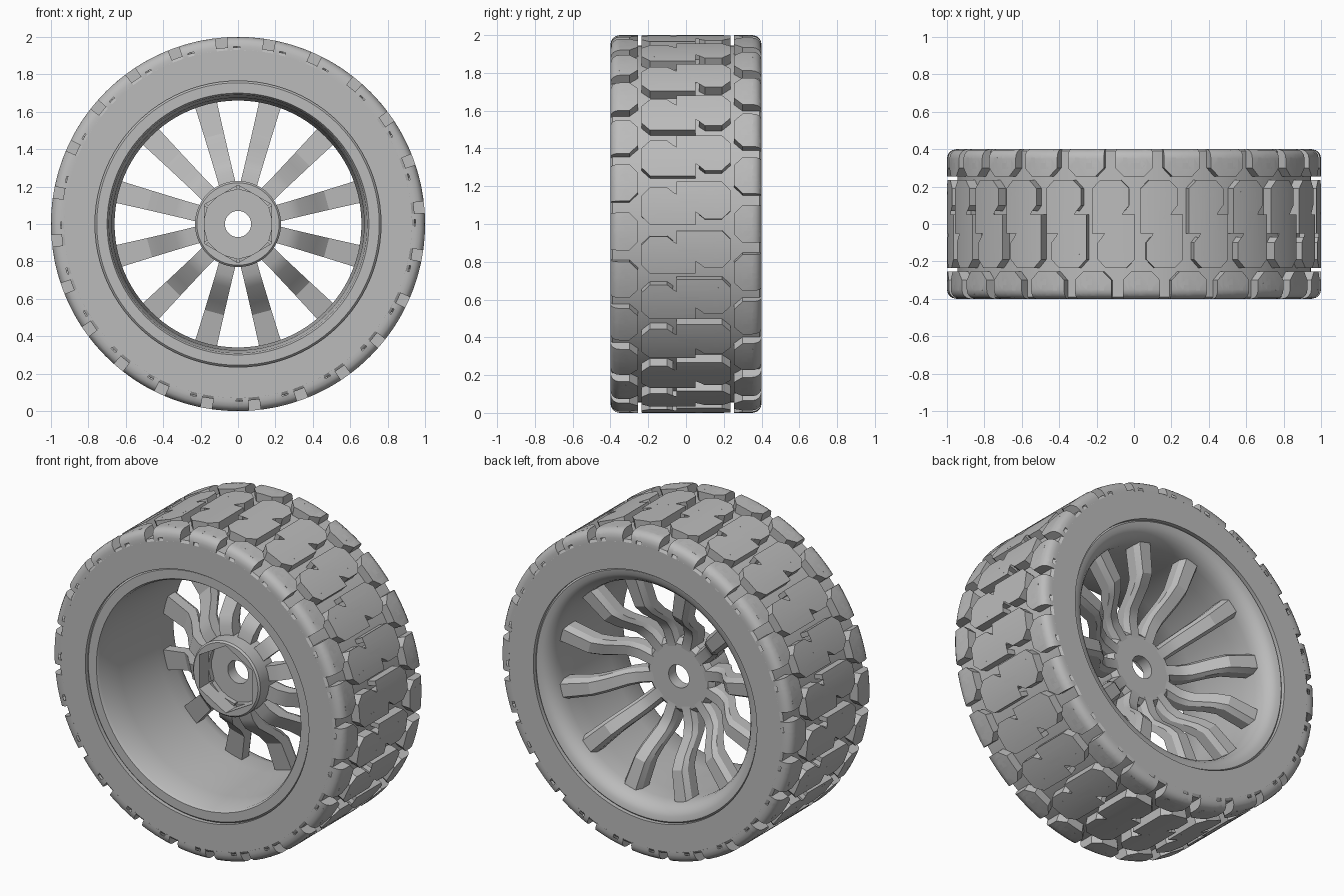
import bpy
import bmesh
import math
from mathutils import Matrix, Vector

default_cube = bpy.data.objects.get("Cube")
if default_cube:
    bpy.data.objects.remove(default_cube)

SEGMENTS = 96
PITCHES = 24
PITCH = math.tau / PITCHES
AXLE = Vector((0, 0, 1))

grey = bpy.data.materials.new("plain grey")
grey.use_nodes = True
grey.diffuse_color = (0.5, 0.5, 0.5, 1)
grey.node_tree.nodes["Principled BSDF"].inputs["Base Color"].default_value = grey.diffuse_color


def finish(bm, name, smooth_angle):
    """Turn a bmesh centred on the axle into a shaded object."""
    bmesh.ops.translate(bm, verts=bm.verts, vec=AXLE)
    bmesh.ops.recalc_face_normals(bm, faces=bm.faces)
    mesh = bpy.data.meshes.new(name)
    bm.to_mesh(mesh)
    bm.free()
    mesh.materials.append(grey)
    obj = bpy.data.objects.new(name, mesh)
    bpy.context.collection.objects.link(obj)
    bpy.ops.object.select_all(action="DESELECT")
    obj.select_set(True)
    bpy.context.view_layer.objects.active = obj
    bpy.ops.object.shade_smooth_by_angle(angle=math.radians(smooth_angle))
    return obj


def repeat_round(bm, count):
    """Copy everything in the bmesh evenly around the axle."""
    original = bm.verts[:] + bm.edges[:] + bm.faces[:]
    for step in range(1, count):
        copy = bmesh.ops.duplicate(bm, geom=original)["geom"]
        verts = [item for item in copy if isinstance(item, bmesh.types.BMVert)]
        turn = Matrix.Rotation(math.tau * step / count, 3, "Y")
        bmesh.ops.rotate(bm, verts=verts, cent=(0, 0, 0), matrix=turn)


def loft(bm, rings, closed):
    """Skin rings of points; closed joins the last ring to the first."""
    rows = [[bm.verts.new(point) for point in ring] for ring in rings]
    pairs = list(zip(rows, rows[1:]))
    if closed:
        pairs.append((rows[-1], rows[0]))
    else:
        bm.faces.new(rows[0])
        bm.faces.new(rows[-1])
    for a, b in pairs:
        for i in range(len(a)):
            j = (i + 1) % len(a)
            bm.faces.new((a[i], a[j], b[j], b[i]))


def hexagon(flat_radius):
    """Radius of a hexagon with a corner at the top, by angle."""
    return lambda a: flat_radius / math.cos(a % (math.pi / 3) - math.pi / 6)


def lathe(name, profile, smooth_angle=30):
    """Spin a closed profile of (radius, y) about the axle."""
    bm = bmesh.new()
    rings = []
    for radius, y in profile:
        ring = []
        for i in range(SEGMENTS):
            a = math.tau * i / SEGMENTS
            r = radius(a) if callable(radius) else radius
            ring.append((r * math.sin(a), y, r * math.cos(a)))
        rings.append(ring)
    loft(bm, rings, True)
    return finish(bm, name, smooth_angle)


# Tyre carcass: flat sidewalls and the floor of the tread grooves
lathe("tyre_carcass", [(0.765, -0.4), (0.93, -0.4), (0.945, -0.39),
                       (0.945, 0.39), (0.93, 0.4), (0.765, 0.4)])

# Rim: front lip, tapered barrel and rounded rear lip
lathe("rim", [(0.77, -0.37), (0.755, -0.385), (0.7, -0.385), (0.69, -0.37),
              (0.675, -0.2), (0.66, 0.15), (0.66, 0.27), (0.667, 0.31),
              (0.68, 0.34), (0.7, 0.365), (0.725, 0.38), (0.755, 0.385),
              (0.77, 0.37)], 40)

# Hub: round boss with a hexagonal front socket and an axle bore
socket = hexagon(0.18)
lathe("hub", [(0.22, -0.12), (0.23, -0.11), (0.23, 0.04), (0.2, 0.07),
              (0.07, 0.07), (0.07, 0), (socket, 0), (socket, -0.12)])

# Spokes: dished bars with bevelled rear edges
spokes = bmesh.new()
stations = [(0.18, 0.02, 0.045), (0.28, 0.03, 0.046), (0.34, 0.06, 0.048),
            (0.43, 0.17, 0.051), (0.49, 0.22, 0.053), (0.69, 0.255, 0.061)]
rings = []
for radius, y, half in stations:
    thick = 0.05
    section = [(-half, -thick), (half, -thick), (half, thick / 3),
               (half * 0.65, thick), (-half * 0.65, thick), (-half, thick / 3)]
    rings.append([(x, y + depth, radius) for x, depth in section])
loft(spokes, rings, False)
bmesh.ops.rotate(spokes, verts=spokes.verts, cent=(0, 0, 0),
                 matrix=Matrix.Rotation(math.pi / 12, 3, "Y"))
repeat_round(spokes, 12)
finish(spokes, "spokes", 25)

# Tread outlines as (distance round the tyre, y): a hooked block and a shoulder
HOOK = [(-.095, -.05), (-.065, -.05), (-.065, .15), (-.045, .175),
        (.055, .175), (.055, .145), (-.035, .145), (-.035, -.05),
        (.005, -.05), (.005, .07), (.08, .07), (.105, .1),
        (.105, .19), (.06, .235), (-.05, .235), (-.095, .19)]
SHOULDER = [(-.1, .4), (-.1, .3), (-.055, .255), (.055, .255),
            (.1, .3), (.1, .4), (.065, .4), (.065, .32),
            (.045, .295), (-.04, .295), (-.06, .31), (-.06, .355),
            (-.035, .355), (-.035, .325), (.03, .325), (.03, .4)]
STAGGER = 0.04
CORNER = 0.05


def tread_radius(y):
    """Outer radius of the tread, rounded at the shoulders."""
    over = min(max(abs(y) - (0.4 - CORNER), 0), CORNER)
    return 1 - CORNER + math.sqrt(CORNER ** 2 - over ** 2)


# One pitch of tread, laid flat: each block and its half-turn partner
tread = bmesh.new()
for outline, shift in ((HOOK, PITCH / 2), (SHOULDER, 0)):
    placed = [(u + shift, y) for u, y in outline]
    partner = [(STAGGER - u, -y) for u, y in placed]
    for points in (placed, partner):
        tread.faces.new([tread.verts.new((u, y, 0)) for u, y in points])
bmesh.ops.triangulate(tread, faces=tread.faces[:])
raised = bmesh.ops.extrude_face_region(tread, geom=tread.faces[:])["geom"]
for item in raised:
    if isinstance(item, bmesh.types.BMVert):
        item.co.z = 1


def slice_tread(point, normal):
    bmesh.ops.bisect_plane(tread, geom=tread.verts[:] + tread.edges[:] + tread.faces[:],
                           plane_co=point, plane_no=normal)


# Extra cuts let the blocks follow the round tyre and its shoulders
for i in range(-8, 9):
    slice_tread((i * 0.033 + 0.001, 0, 0), (1, 0, 0))
for side in (-1, 1):
    for y in (0.35, 0.37, 0.385, 0.395):
        slice_tread((0, side * y, 0), (0, 1, 0))

# Wrap the flat pitch onto the tyre and repeat it
for vert in tread.verts:
    u, y, height = vert.co
    r = 0.93 + (tread_radius(y) - 0.93) * height
    vert.co = (r * math.sin(u), y, r * math.cos(u))
repeat_round(tread, PITCHES)
finish(tread, "tread_blocks", 30)
